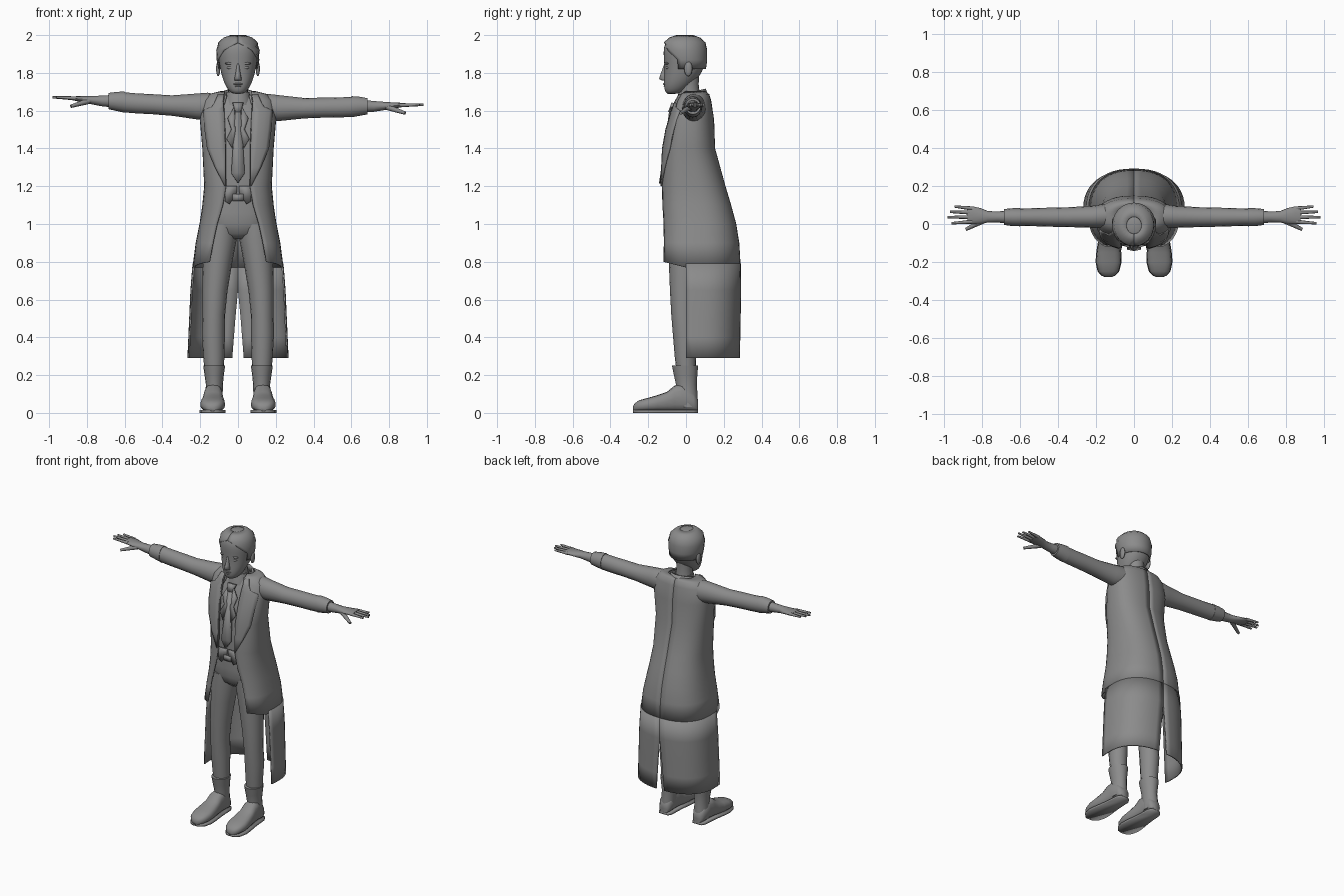
import bpy, bmesh, math
from mathutils import Vector

cube = bpy.data.objects.get("Cube")
if cube:
    bpy.data.objects.remove(cube, do_unlink=True)

grey = bpy.data.materials.new("plain_grey")
grey.use_nodes = True
grey.diffuse_color = (0.26, 0.26, 0.26, 1)
grey.node_tree.nodes["Principled BSDF"].inputs["Base Color"].default_value = (0.26, 0.26, 0.26, 1)


def spow(v, p):
    return math.copysign(abs(v) ** p, v)


def finish(name, bm, angle=50, subsurf=0, thick=0, fix=True):
    if fix:
        bmesh.ops.recalc_face_normals(bm, faces=bm.faces)
    mesh = bpy.data.meshes.new(name)
    bm.to_mesh(mesh)
    bm.free()
    obj = bpy.data.objects.new(name, mesh)
    bpy.context.collection.objects.link(obj)
    mesh.materials.append(grey)
    if thick:
        mod = obj.modifiers.new("thickness", 'SOLIDIFY')
        mod.thickness = thick
        mod.offset = 0
    if subsurf:
        obj.modifiers.new("smooth", 'SUBSURF').levels = subsurf
        obj.modifiers["smooth"].render_levels = subsurf
    bpy.ops.object.select_all(action='DESELECT')
    obj.select_set(True)
    bpy.context.view_layer.objects.active = obj
    bpy.ops.object.shade_smooth_by_angle(angle=math.radians(angle))
    return obj


def grid(bm, rows, closed=False, cap=False):
    verts = [[bm.verts.new(p) for p in row] for row in rows]
    for a, b in zip(verts, verts[1:]):
        for i in range(len(a) if closed else len(a) - 1):
            j = (i + 1) % len(a)
            bm.faces.new((a[i], a[j], b[j], b[i]))
    if cap:
        bm.faces.new(verts[0][::-1])
        bm.faces.new(verts[-1])


def loft(name, axis, rows, n=16, p=1.0, cap=True, **kw):
    """Rows hold the axis position, two centres and two radii."""
    rings = []
    for t, cu, cv, ru, rv in rows:
        ring = []
        for k in range(n):
            a = math.tau * k / n
            co = [cu + ru * spow(math.cos(a), p), cv + rv * spow(math.sin(a), p)]
            co.insert(axis, t)
            ring.append(co)
        rings.append(ring)
    bm = bmesh.new()
    grid(bm, rings, True, cap)
    return finish(name, bm, **kw)


def ball(name, loc, size, seg=12):
    bm = bmesh.new()
    bmesh.ops.create_uvsphere(bm, u_segments=seg, v_segments=8, radius=1)
    for v in bm.verts:
        v.co = Vector(loc) + Vector(c * s for c, s in zip(v.co, size))
    return finish(name, bm, 80)


def plate(name, outline, y, thick=0.012, lean=0.0):
    bm = bmesh.new()
    top = max(z for x, z in outline)
    bm.faces.new([bm.verts.new((x, y + lean * (z - top), z)) for x, z in outline])
    return finish(name, bm, 30, thick=thick)


# Coat outline: height, half width, front y, back y, half opening
COAT = [(1.7, .09, -.01, .1, .07), (1.685, .15, -.03, .12, .07), (1.65, .185, -.05, .13, .075),
        (1.55, .198, -.09, .145, .07), (1.4, .185, -.117, .15, .063), (1.2, .175, -.127, .205, .063),
        (1.1, .185, -.127, .235, .08), (1, .2, -.128, .262, .11), (.9, .22, -.132, .278, .132),
        (.79, .237, -.138, .286, .15), (.65, .248, -.138, .288, .15), (.29, .264, -.138, .282, .15)]


def coat_row(z):
    for a, b in zip(COAT, COAT[1:]):
        if b[0] <= z <= a[0]:
            f = (a[0] - z) / (a[0] - b[0])
            return [u + (v - u) * f for u, v in zip(a, b)]


def coat_point(z, t, s, grow=0):
    _, rx, front, back, _ = coat_row(z)
    p = .7 if t < math.pi / 2 else .85
    return (s * (rx + grow) * spow(math.sin(t), p),
            (front + back) / 2 - ((back - front) / 2 + grow) * spow(math.cos(t), p), z)


def edge_angle(z, x=None):
    row = coat_row(z)
    return math.asin(min(1, (row[4] if x is None else x) / row[1]) ** (1 / .7))


def spread(a, b, n):
    return [a + (b - a) * i / n for i in range(n + 1)]


# Coat: open front body, long tails with a back slit, lapels and collar
for side, s in (("left", 1), ("right", -1)):
    bm = bmesh.new()
    rows = []
    for row in COAT[:10]:
        z = row[0]
        rows.append([coat_point(z, t, s) for t in spread(edge_angle(z), math.pi, 20)])
    # Front hem rises slightly toward the opening
    rows[-1] = [(x, y, z - .02 + .035 * max(0, -y / .14)) for x, y, z in rows[-1]]
    grid(bm, rows)
    tails = []
    for z in (.79, .65, .5, .4, .29):
        _, rx, front, back, _ = coat_row(z)
        start = math.acos(((front + back) / (back - front)) ** (1 / .7))
        slit = math.pi - max(0, .65 - z) * .22
        tails.append([coat_point(z, t, s) for t in spread(start, slit, 14)])
    grid(bm, tails)
    finish(side + "_coat_half", bm, 50, thick=.008)

    bm = bmesh.new()
    lapel = []
    for z, outer in ((1.685, .1), (1.65, .115), (1.62, .13), (1.6, .175), (1.5, .168),
                     (1.4, .155), (1.3, .115), (1.2, .066)):
        lapel.append([coat_point(z, t, s, .008)
                      for t in spread(edge_angle(z), edge_angle(z, outer), 4)])
    grid(bm, lapel)
    finish(side + "_lapel", bm, 40, thick=.009)

bm = bmesh.new()
collar = []
for z, r, cy in ((1.715, .078, .022), (1.68, .09, .022), (1.64, .105, .025)):
    collar.append([(r * math.sin(t), cy - r * math.cos(t), z - .02 * (1 + math.cos(t)))
                   for t in spread(.9, math.tau - .9, 20)])
grid(bm, collar)
finish("coat_collar", bm, 50, thick=.01)

# Waistcoat, belt and hips
loft("waistcoat", 2, [(1.08, 0, .0, .155, .1), (1.2, 0, -.005, .145, .1), (1.4, 0, .0, .16, .105),
                      (1.55, 0, .02, .165, .1), (1.64, 0, .03, .12, .07), (1.68, 0, .03, .07, .055)],
     20, .85)
loft("belt", 2, [(1.12, 0, -.003, .158, .106), (1.16, 0, -.003, .155, .106)], 20, .85)
plate("belt_buckle", [(-.028, 1.122), (.028, 1.122), (.028, 1.158), (-.028, 1.158)], -.114)
loft("hips", 2, [(.92, 0, .01, .06, .06), (.95, 0, .005, .13, .09), (1.0, 0, .0, .168, .1),
                 (1.06, 0, .0, .165, .103), (1.13, 0, 0, .155, .102)], 20, .85)

# Shirt front and tie
loft("shirt_collar", 2, [(1.63, 0, .015, .075, .07), (1.66, 0, .015, .068, .064),
                         (1.7, 0, .018, .06, .056)], 20)
plate("tie_knot", [(-.028, 1.64), (-.014, 1.59), (.014, 1.59), (.028, 1.64)], -.065, .025, .35)
plate("tie_blade", [(-.014, 1.6), (-.036, 1.27), (0, 1.215), (.036, 1.27), (.014, 1.6)],
      -.083, .012, .14)
for side, s in (("left", 1), ("right", -1)):
    plate(side + "_shirt_frill", [(s * .02, 1.62), (s * .055, 1.56), (s * .035, 1.5),
                                  (s * .06, 1.45), (s * .03, 1.4), (s * .012, 1.5)],
          -.075, .01, .2)
    plate(side + "_waistcoat_point", [(s * .004, 1.2), (s * .07, 1.2), (s * .07, 1.12),
                                      (s * .045, 1.105), (s * .004, 1.17)], -.112, .01)

# Head, neck and face
loft("neck", 2, [(1.62, 0, .02, .07, .062), (1.68, 0, .02, .054, .054), (1.74, 0, .015, .052, .052),
                 (1.8, 0, .01, .058, .06)])
loft("head", 2, [(1.688, 0, -.072, .026, .026), (1.7, 0, -.062, .046, .05), (1.735, 0, -.045, .069, .074),
                 (1.78, 0, -.022, .086, .094), (1.83, 0, -.008, .097, .107),
                 (1.88, 0, -.006, .105, .113), (1.92, 0, -.007, .108, .114),
                 (1.96, 0, -.009, .098, .104), (1.988, 0, -.01, .066, .072), (2.002, 0, -.01, .02, .024)],
     20, .92, subsurf=1, angle=80)
bm = bmesh.new()
hair = []
for z, rx, ry in ((1.997, .04, .045), (1.985, .075, .08), (1.96, .102, .108), (1.92, .113, .117),
                  (1.87, .111, .117), (1.82, .1, .11)):
    start = .0 if z > 1.95 else (.7 if z > 1.9 else 1.25)
    hair.append([(rx * math.sin(t), -.007 - ry * math.cos(t), z)
                 for t in spread(start, math.tau - start, 24)])
grid(bm, hair)
finish("hair", bm, 60, thick=.005)

loft("nose", 2, [(1.76, 0, -.112, .018, .016), (1.768, 0, -.118, .02, .026), (1.79, 0, -.115, .014, .022),
                 (1.83, 0, -.108, .009, .014), (1.85, 0, -.105, .008, .01)], 10, angle=80)
ball("upper_lip", (0, -.111, 1.741), (.026, .01, .006))
ball("lower_lip", (0, -.108, 1.729), (.021, .01, .006))
ball("chin", (0, -.09, 1.702), (.024, .016, .014))
for side, s in (("left", 1), ("right", -1)):
    ball(side + "_eye", (s * .04, -.096, 1.828), (.019, .012, .009))
    ball(side + "_brow", (s * .042, -.1, 1.85), (.028, .011, .007))
    ball(side + "_ear", (s * .105, .012, 1.822), (.011, .022, .04))


def finger(name, a, b, r):
    a, b = Vector(a), Vector(b)
    bm = bmesh.new()
    bmesh.ops.create_cone(bm, cap_ends=True, segments=8, radius1=r, radius2=r * .55,
                          depth=(b - a).length)
    turn = (b - a).to_track_quat('Z', 'Y')
    for v in bm.verts:
        v.co = turn @ v.co + (a + b) / 2
    finish(name, bm, 60)


# Arms and hands, one side carried slightly higher than the other
for side, s in (("left", 1), ("right", -1)):
    def arm_part(name, rows, n=16, s=s, side=side):
        loft(side + name, 0, [(s * x, y, z - s * .02 * x, ry, rz) for x, y, z, ry, rz in rows], n)

    arm_part("_sleeve", [(.1, .045, 1.62, .06, .06), (.16, .042, 1.618, .063, .074),
                         (.22, .038, 1.618, .058, .068), (.35, .036, 1.62, .052, .054),
                         (.45, .036, 1.625, .05, .053), (.54, .036, 1.628, .047, .053),
                         (.615, .036, 1.633, .045, .053)])
    arm_part("_cuff", [(.6, .036, 1.633, .048, .056), (.64, .036, 1.636, .047, .051),
                       (.685, .037, 1.637, .042, .043)])
    arm_part("_hand", [(.66, .036, 1.637, .034, .034), (.72, .037, 1.637, .029, .029),
                       (.77, .038, 1.64, .03, .023), (.81, .042, 1.643, .042, .018),
                       (.85, .046, 1.646, .047, .014), (.878, .048, 1.648, .044, .01)], 14)
    for label, base, tip, length in (("index", .012, .004, .962), ("middle", .036, .036, .982),
                                     ("ring", .06, .064, .97), ("little", .082, .092, .945)):
        finger(side + "_" + label + "_finger", (s * .855, base, 1.647 - s * .018),
               (s * length, tip, 1.651 - s * .02), .011)
    finger(side + "_thumb", (s * .79, .02, 1.635 - s * .016), (s * .885, -.028, 1.605 - s * .018), .016)

    # Trouser leg, boot and sole
    loft(side + "_trouser_leg", 2, [(.2, s * .126, .002, .05, .05), (.3, s * .128, -.003, .056, .057),
         (.42, s * .13, -.004, .061, .066), (.52, s * .128, -.012, .06, .066),
         (.65, s * .122, -.012, .067, .073), (.8, s * .108, -.006, .078, .085),
         (.92, s * .095, .0, .088, .095), (1.0, s * .088, .002, .086, .097)], angle=80)
    loft(side + "_boot_shaft", 2, [(.03, s * .13, .01, .046, .052), (.1, s * .127, .005, .046, .056),
         (.15, s * .125, .002, .045, .055), (.2, s * .126, -.002, .051, .062),
         (.25, s * .126, -.005, .058, .069)], angle=70)
    foot = [(.064, .03, .07), (.04, .045, .11), (-.02, .048, .155), (-.06, .051, .145),
            (-.1, .056, .112), (-.15, .063, .094), (-.2, .066, .08), (-.25, .054, .066),
            (-.272, .034, .05), (-.28, .014, .035)]
    loft(side + "_boot_foot", 1, [(y, s * (.13 - y * .02), .008 + (h - .008) / 2, w, (h - .008) / 2)
                                  for y, w, h in foot], 16, .75, angle=70)
    bm = bmesh.new()
    edge = [(y, w) for y, w, h in foot]
    outline = [(s * (.13 - y * .02) + w + .003, y) for y, w in edge]
    outline += [(s * (.13 - y * .02) - w - .003, y) for y, w in edge[::-1]]
    bm.faces.new([bm.verts.new((x, y, .007)) for x, y in outline])
    finish(side + "_sole", bm, 30, thick=.014)
